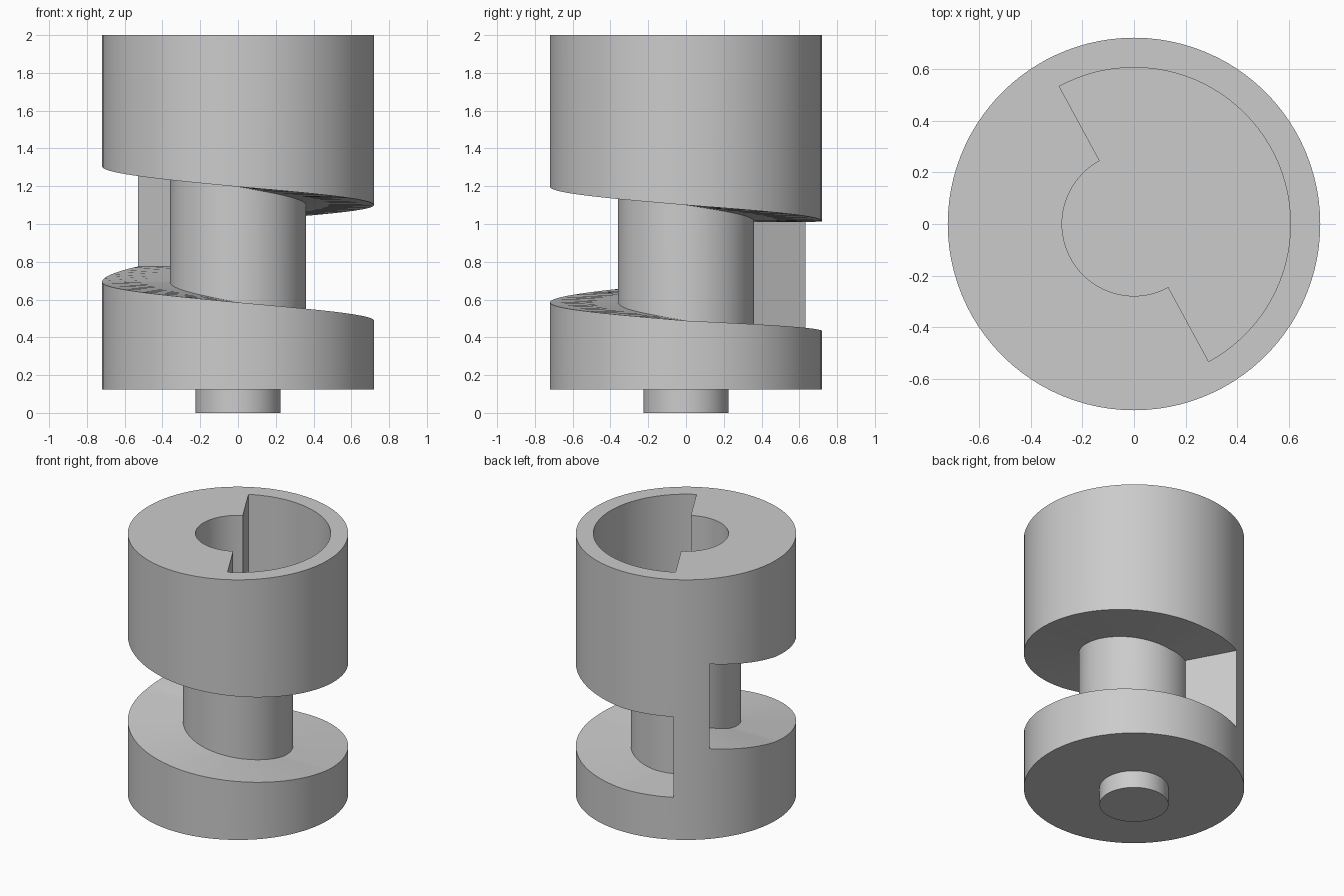
import bpy, bmesh, math

if "Cube" in bpy.data.objects:
    bpy.data.objects.remove(bpy.data.objects["Cube"])

R, SHAFT, BORE, POCKET = 0.72, 0.36, 0.278, 0.605
BASE, TOP, FLOOR = 0.125, 2.0, 1.175
WALL_END, POCKET_START = 137.4, 298.5

# angle (degrees), groove floor height, groove ceiling height
KNOTS = [(118.5, 0.43, 1.01), (137.4, 0.775, 1.385), (180, 0.692, 1.305),
         (270, 0.585, 1.197), (298.5, 0.553, 1.166), (360, 0.488, 1.10),
         (450, 0.433, 1.015), (478.5, 0.43, 1.01)]

grey = bpy.data.materials.new("plain grey")
grey.diffuse_color = (0.6, 0.6, 0.6, 1)
grey.use_nodes = True
grey.node_tree.nodes["Principled BSDF"].inputs["Base Color"].default_value = grey.diffuse_color


def finish(bm, name):
    bmesh.ops.remove_doubles(bm, verts=bm.verts, dist=1e-5)
    bmesh.ops.recalc_face_normals(bm, faces=bm.faces)
    mesh = bpy.data.meshes.new(name)
    bm.to_mesh(mesh)
    bm.free()
    mesh.materials.append(grey)
    ob = bpy.data.objects.new(name, mesh)
    bpy.context.collection.objects.link(ob)
    bpy.ops.object.select_all(action='DESELECT')
    ob.select_set(True)
    bpy.context.view_layer.objects.active = ob
    bpy.ops.object.shade_smooth_by_angle(angle=math.radians(30))
    return ob


def pt(a, r, z):
    return (r * math.cos(math.radians(a)), r * math.sin(math.radians(a)), z)


# angular stations round the drum, with the helix heights at each
stations = []
for (a0, l0, h0), (a1, l1, h1) in zip(KNOTS, KNOTS[1:]):
    n = max(1, math.ceil((a1 - a0) / 3.75))
    for i in range(n):
        t = i / n
        stations.append((a0 + (a1 - a0) * t, l0 + (l1 - l0) * t, h0 + (h1 - h0) * t))
stations.append(KNOTS[-1])

bm = bmesh.new()


def face(*pts):
    bm.faces.new([bm.verts.new(p) for p in pts])


for (a, la, ha), (b, lb, hb) in zip(stations, stations[1:]):
    mid = (a + b) / 2

    def strip(r0, za0, zb0, r1, za1, zb1):
        if r0 == 0:
            face((0, 0, za0), pt(a, r1, za1), pt(b, r1, zb1))
        else:
            face(pt(a, r0, za0), pt(b, r0, zb0), pt(b, r1, zb1), pt(a, r1, za1))

    # underside, lower drum, upper drum, rim
    strip(0, BASE, BASE, R, BASE, BASE)
    strip(R, BASE, BASE, R, la, lb)
    strip(R, ha, hb, R, TOP, TOP)
    strip(POCKET, TOP, TOP, R, TOP, TOP)
    if mid < WALL_END:
        # solid wall closing the groove
        strip(R, la, lb, R, ha, hb)
    else:
        # helical groove: floor, shaft, ceiling
        strip(SHAFT, la, lb, R, la, lb)
        strip(SHAFT, la, lb, SHAFT, ha, hb)
        strip(SHAFT, ha, hb, R, ha, hb)
    # socket in the top: round bore widened over half a turn
    strip(0, FLOOR, FLOOR, BORE, FLOOR, FLOOR)
    if mid > POCKET_START:
        strip(BORE, FLOOR, FLOOR, POCKET, FLOOR, FLOOR)
        strip(POCKET, FLOOR, FLOOR, POCKET, TOP, TOP)
    else:
        strip(BORE, FLOOR, FLOOR, BORE, TOP, TOP)
        strip(BORE, TOP, TOP, POCKET, TOP, TOP)

# radial end faces of the groove and of the widened socket
for a, lo, hi in KNOTS[:2]:
    face(pt(a, SHAFT, lo), pt(a, R, lo), pt(a, R, hi), pt(a, SHAFT, hi))
for a in (KNOTS[0][0], POCKET_START):
    face(pt(a, BORE, FLOOR), pt(a, POCKET, FLOOR), pt(a, POCKET, TOP), pt(a, BORE, TOP))
finish(bm, "grooved_drum")

# small round boss underneath
bm = bmesh.new()
bmesh.ops.create_cone(bm, cap_ends=True, segments=64, radius1=0.225, radius2=0.225, depth=0.135)
bmesh.ops.translate(bm, verts=bm.verts, vec=(0, 0, 0.0675))
finish(bm, "bottom_boss")
